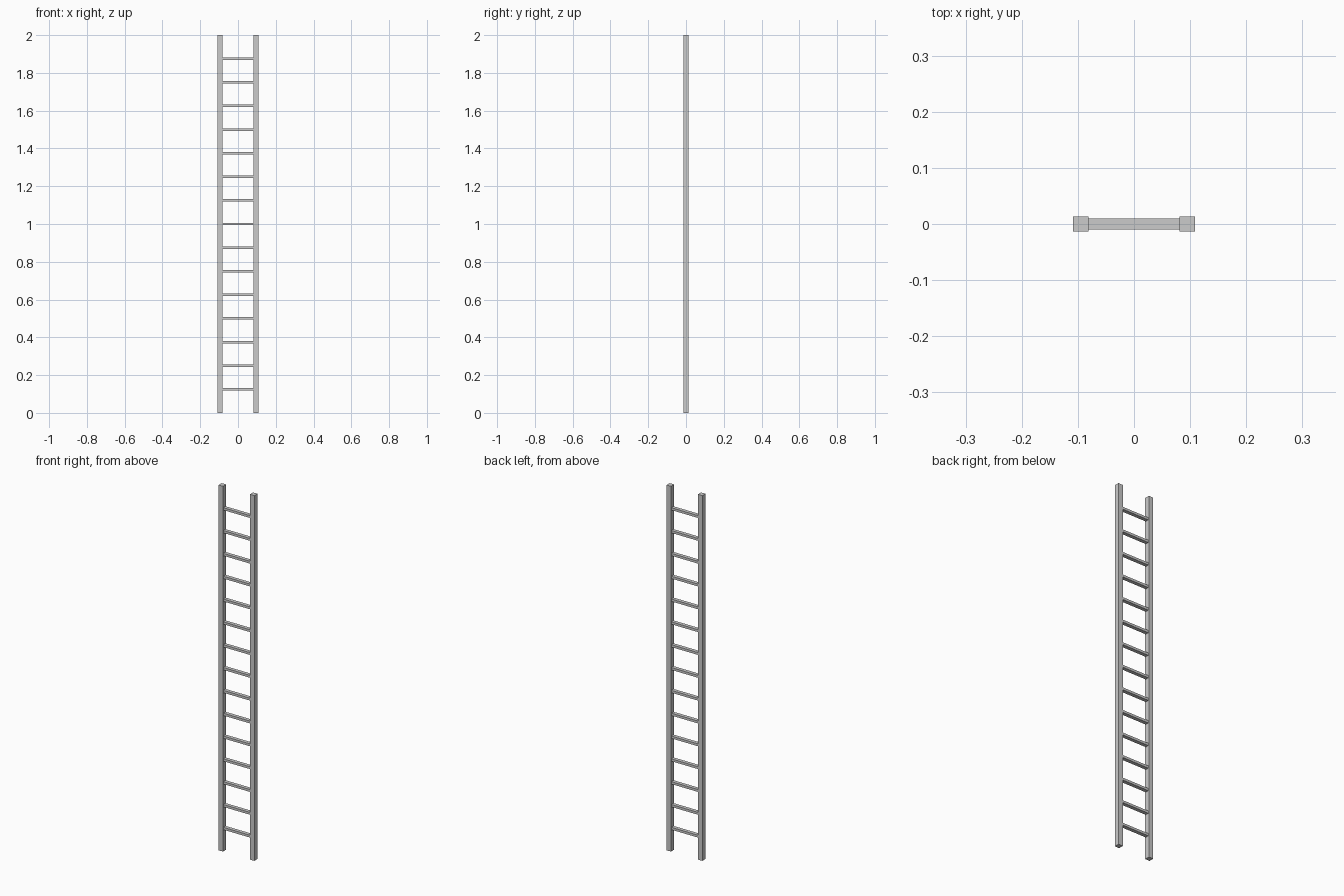
import bpy

if "Cube" in bpy.data.objects:
    bpy.data.objects.remove(bpy.data.objects["Cube"])

RAIL_X, RAIL_W, HEIGHT = 0.095, 0.027, 2.0
RUNGS = 15
SPACING = HEIGHT / (RUNGS + 1)


def box(name, loc, size):
    bpy.ops.mesh.primitive_cube_add(size=1, location=loc)
    ob = bpy.context.object
    ob.name = name
    ob.scale = size
    bpy.ops.object.transform_apply(location=False, rotation=False, scale=True)
    return ob


# Side rails
for side, label in ((-1, "left"), (1, "right")):
    box(f"{label}_rail", (side * RAIL_X, 0, HEIGHT / 2), (RAIL_W, RAIL_W, HEIGHT))

# Flat treads, fitted between the inner rail faces
for i in range(1, RUNGS + 1):
    box(f"rung_{i:02d}", (0, 0, i * SPACING), (2 * RAIL_X - RAIL_W, 0.02, 0.013))
